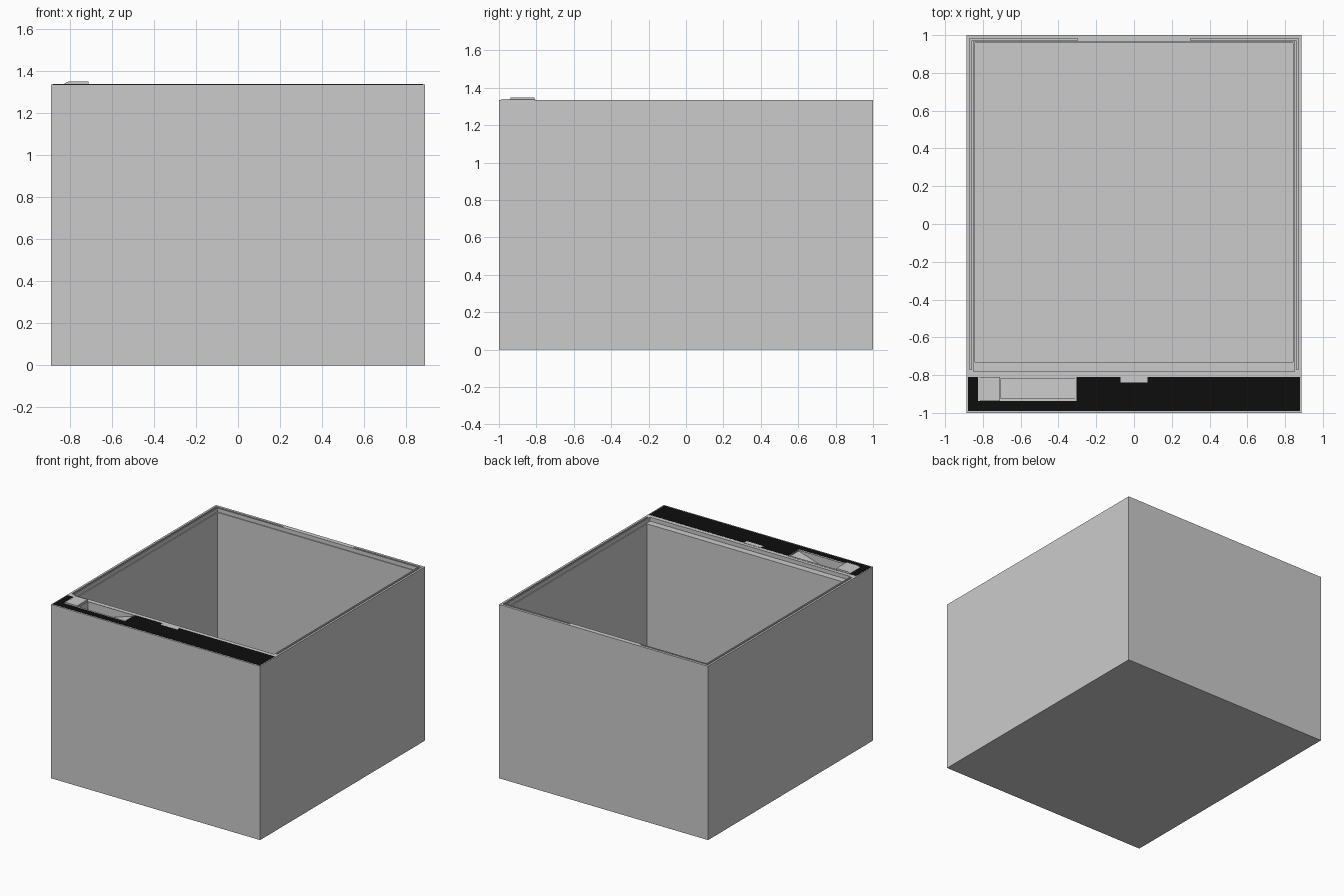
import bpy, bmesh

if "Cube" in bpy.data.objects:
    bpy.data.objects.remove(bpy.data.objects["Cube"])

TOP = 1.335


def material(name, rgb):
    m = bpy.data.materials.new(name)
    m.diffuse_color = (*rgb, 1)
    m.use_nodes = True
    m.node_tree.nodes["Principled BSDF"].inputs["Base Color"].default_value = m.diffuse_color
    return m


GREY = material("light_grey", (0.6, 0.6, 0.6))
BLACK = material("panel_black", (0.004, 0.004, 0.004))


def prism(name, profile, y0, y1, mat=GREY):
    """Extrude an (x, z) profile from y0 to y1."""
    bm = bmesh.new()
    a = [bm.verts.new((x, y0, z)) for x, z in profile]
    b = [bm.verts.new((x, y1, z)) for x, z in profile]
    bm.faces.new(a)
    bm.faces.new(b[::-1])
    n = len(a)
    for i in range(n):
        j = (i + 1) % n
        bm.faces.new((a[j], a[i], b[i], b[j]))
    bmesh.ops.recalc_face_normals(bm, faces=bm.faces)
    me = bpy.data.meshes.new(name)
    bm.to_mesh(me)
    bm.free()
    me.materials.append(mat)
    ob = bpy.data.objects.new(name, me)
    bpy.context.collection.objects.link(ob)
    return ob


def box(name, x0, x1, y0, y1, z0, z1, mat=GREY):
    return prism(name, [(x0, z0), (x1, z0), (x1, z1), (x0, z1)], y0, y1, mat)


def cut(target, cutters):
    """Cut and bake each cutter out of the target."""
    for c in cutters:
        mod = target.modifiers.new("cut", 'BOOLEAN')
        mod.operation = 'DIFFERENCE'
        mod.solver = 'EXACT'
        mod.object = c
        bpy.context.view_layer.objects.active = target
        bpy.ops.object.modifier_apply(modifier=mod.name)


# Outer housing, flush control panel and finger scoop frame
housing = box("housing", -0.888, 0.888, -1, 1, 0, TOP)
panel = box("control_panel", -0.88, 0.88, -0.99, -0.81, TOP - 0.004, TOP + 0.001, BLACK)
frame = box("scoop_frame", -0.715, -0.305, -0.937, -0.805, TOP - 0.004, TOP + 0.002)

# Main chamber with a shallow ledge under the rim
chamber = [
    box("chamber_cutter", -0.843, 0.843, -0.73, 0.958, 0.05, 1.5),
    box("ledge_cutter", -0.851, 0.851, -0.78, 0.965, TOP - 0.03, 1.5),
]

# Seal grooves along the sides and the two ends of the back rim
grooves = []
for s in (-1, 1):
    x0, x1 = sorted((s * 0.860, s * 0.872))
    grooves.append(box("side_groove_cutter", x0, x1, -0.77, 0.981, TOP - 0.012, 1.5))
    x0, x1 = sorted((s * 0.30, s * 0.866))
    grooves.append(box("back_groove_cutter", x0, x1, 0.971, 0.981, TOP - 0.012, 1.5))

# Finger scoop: floor slopes down towards the button
scoop = prism("scoop_cutter",
              [(-0.703, TOP - 0.13), (-0.31, TOP - 0.005), (-0.31, 1.5), (-0.703, 1.5)],
              -0.925, -0.818)

cut(housing, chamber + grooves + [scoop])
cut(panel, [scoop])
cut(frame, [scoop])
for c in chamber + grooves + [scoop]:
    bpy.data.objects.remove(c, do_unlink=True)

# Release button with a slanted outer edge
prism("button", [(-0.825, TOP - 0.004), (-0.71, TOP - 0.004), (-0.71, TOP + 0.013),
                 (-0.807, TOP + 0.013), (-0.825, TOP + 0.004)], -0.937, -0.81)

# Small catch tab at the middle of the panel
box("catch_tab", -0.072, 0.072, -0.84, -0.805, TOP - 0.004, TOP + 0.002)
